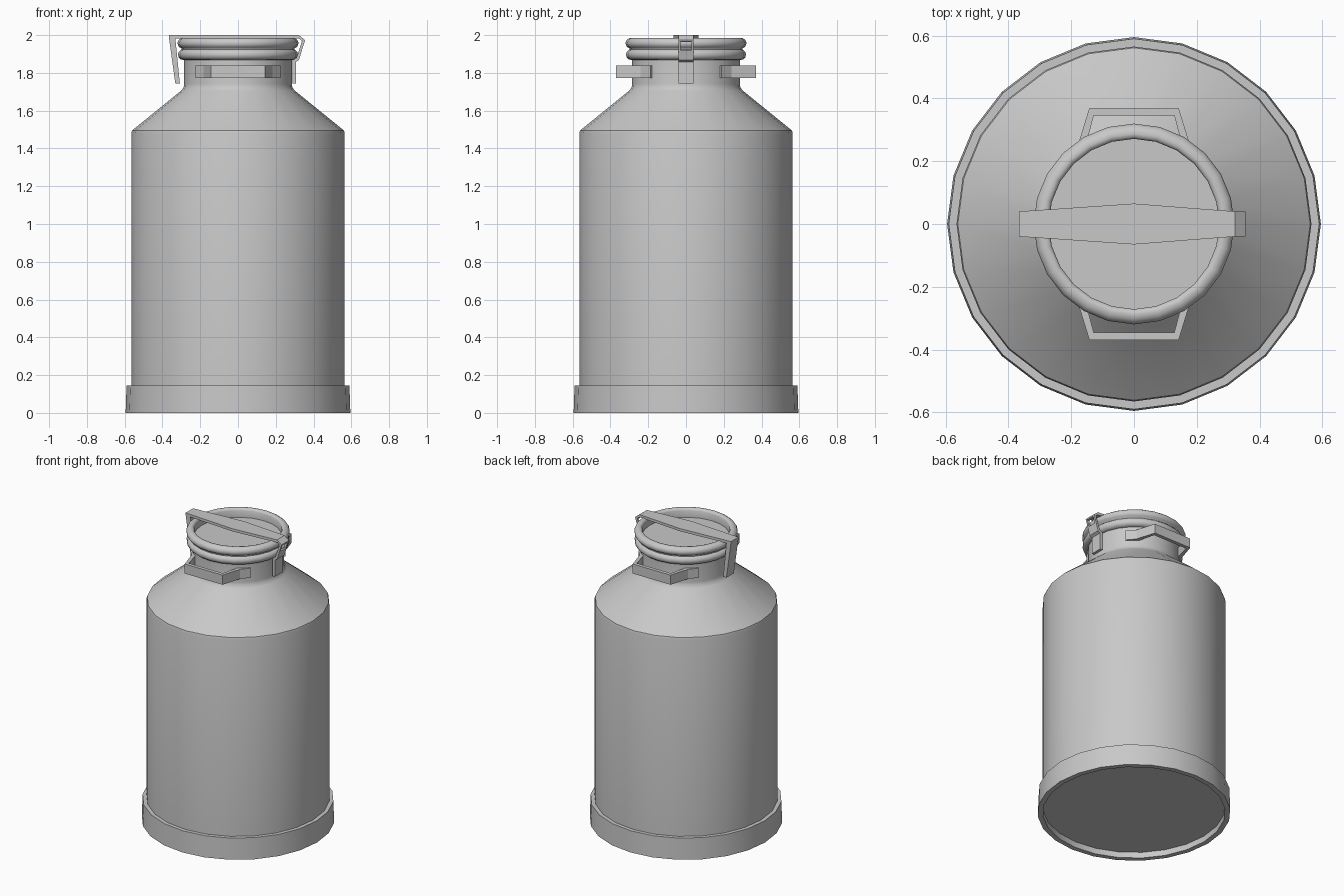
import bpy, bmesh, math

SIDES = 24

if "Cube" in bpy.data.objects:
    bpy.data.objects.remove(bpy.data.objects["Cube"], do_unlink=True)

metal = bpy.data.materials.new("brushed grey metal")
metal.use_nodes = True
GREY = (0.58, 0.58, 0.58, 1.0)
metal.diffuse_color = GREY
metal.node_tree.nodes["Principled BSDF"].inputs["Base Color"].default_value = GREY


def finish(name, bm, smooth_angle=None):
    """Turn a bmesh into a named, coloured object."""
    bmesh.ops.recalc_face_normals(bm, faces=bm.faces)
    mesh = bpy.data.meshes.new(name)
    bm.to_mesh(mesh)
    bm.free()
    mesh.materials.append(metal)
    obj = bpy.data.objects.new(name, mesh)
    bpy.context.collection.objects.link(obj)
    if smooth_angle:
        bpy.ops.object.select_all(action='DESELECT')
        obj.select_set(True)
        bpy.context.view_layer.objects.active = obj
        bpy.ops.object.shade_smooth_by_angle(angle=math.radians(smooth_angle))
    return obj


def lathe(name, profile, closed=False, smooth_angle=35):
    """Revolve (radius, z) points around z; radius 0 makes a pole."""
    bm = bmesh.new()
    rings = []
    for r, z in profile:
        if r == 0:
            rings.append([bm.verts.new((0, 0, z))] * SIDES)
        else:
            rings.append([bm.verts.new((r * math.cos(a), r * math.sin(a), z))
                          for a in (math.tau * i / SIDES for i in range(SIDES))])
    pairs = list(zip(rings, rings[1:]))
    if closed:
        pairs.append((rings[-1], rings[0]))
    for low, high in pairs:
        for i in range(SIDES):
            j = (i + 1) % SIDES
            corners = list(dict.fromkeys((low[i], low[j], high[j], high[i])))
            bm.faces.new(corners)
    return finish(name, bm, smooth_angle)


def strip(name, outer, inner, place, start, end):
    """Solid band between two matching 2D paths, spanning start to end in depth."""
    bm = bmesh.new()
    rows = []
    for (a, b), (c, d) in zip(outer, inner):
        rows.append([bm.verts.new(place(a, b, start)), bm.verts.new(place(a, b, end)),
                     bm.verts.new(place(c, d, end)), bm.verts.new(place(c, d, start))])
    for r, s in zip(rows, rows[1:]):
        for i in range(4):
            j = (i + 1) % 4
            bm.faces.new((r[i], r[j], s[j], s[i]))
    bm.faces.new(rows[0])
    bm.faces.new(rows[-1])
    return finish(name, bm)


def bead(r, z, dr, dz, start, end, steps=6):
    """Rounded outer edge as arc points of (radius, z)."""
    return [(r + dr * math.cos(t), z + dz * math.sin(t))
            for t in (math.radians(start + (end - start) * i / steps)
                      for i in range(steps + 1))]


# Can body: recessed floor, straight wall, cone shoulder and neck
lathe("can_body", [(0, 0.04), (0.565, 0.04), (0.565, 1.48), (0.561, 1.495),
                   (0.302, 1.705), (0.288, 1.722), (0.285, 1.742), (0.285, 1.88), (0, 1.88)])

# Foot band around the base
lathe("foot_band", [(0.562, 0.0), (0.595, 0.0), (0.59, 0.145), (0.562, 0.145)], closed=True)

# Rolled neck rim
lathe("neck_rim", [(0.27, 1.868)] + bead(0.288, 1.897, 0.03, 0.029, -90, 90) + [(0.27, 1.926)],
      closed=True, smooth_angle=50)

# Lid with a rolled edge and sunken plate
lathe("lid", [(0, 1.912), (0.298, 1.912), (0.298, 1.928)]
      + bead(0.288, 1.957, 0.032, 0.029, -70, 90)
      + [(0.277, 1.983), (0.271, 1.973), (0.271, 1.926), (0, 1.926)], smooth_angle=50)

# Carrying handles, with end tabs lying against the neck
half_out = [(0.226, 0.188), (0.182, 0.240), (0.142, 0.37)]
half_in = [(0.207, 0.172), (0.158, 0.232), (0.128, 0.346)]


def mirrored(points):
    return points + [(-x, y) for x, y in reversed(points)]


for name, sign in (("front_handle", -1), ("back_handle", 1)):
    strip(name, mirrored(half_out), mirrored(half_in),
          lambda x, y, s, sign=sign: (x, sign * y, s), 1.773, 1.838)

# Lid bar, widest in the middle
bm = bmesh.new()
outline = [(-0.366, -0.04), (0, -0.065), (0.322, -0.04),
           (0.322, 0.04), (0, 0.065), (-0.366, 0.04)]
plate = bm.faces.new([bm.verts.new((x, y, 1.982)) for x, y in outline])
lifted = bmesh.ops.extrude_face_region(bm, geom=[plate])["geom"]
bmesh.ops.translate(bm, vec=(0, 0, 0.018),
                    verts=[v for v in lifted if isinstance(v, bmesh.types.BMVert)])
finish("lid_bar", bm)


def side_profile(x, z, s):
    return (x, s, z)


# Tapered closing lever on one side
strip("closing_lever", [(-0.366, 1.99), (-0.332, 1.745)], [(-0.332, 1.985), (-0.308, 1.745)],
      side_profile, -0.04, 0.04)

# Hinge clasp on the other side: top lip, two rails around a slot, bent lower tongue
strip("clasp_lip", [(0.322, 2.0), (0.355, 1.974), (0.353, 1.965)],
      [(0.322, 1.982), (0.338, 1.970), (0.337, 1.963)], side_profile, -0.04, 0.04)
for name, start in (("clasp_front_rail", -0.04), ("clasp_back_rail", 0.028)):
    strip(name, [(0.353, 1.965), (0.339, 1.922)], [(0.337, 1.963), (0.324, 1.922)],
          side_profile, start, start + 0.012)
strip("clasp_tongue", [(0.339, 1.922), (0.323, 1.868), (0.306, 1.858), (0.306, 1.745)],
      [(0.324, 1.922), (0.310, 1.880), (0.288, 1.868), (0.288, 1.745)],
      side_profile, -0.04, 0.04)
